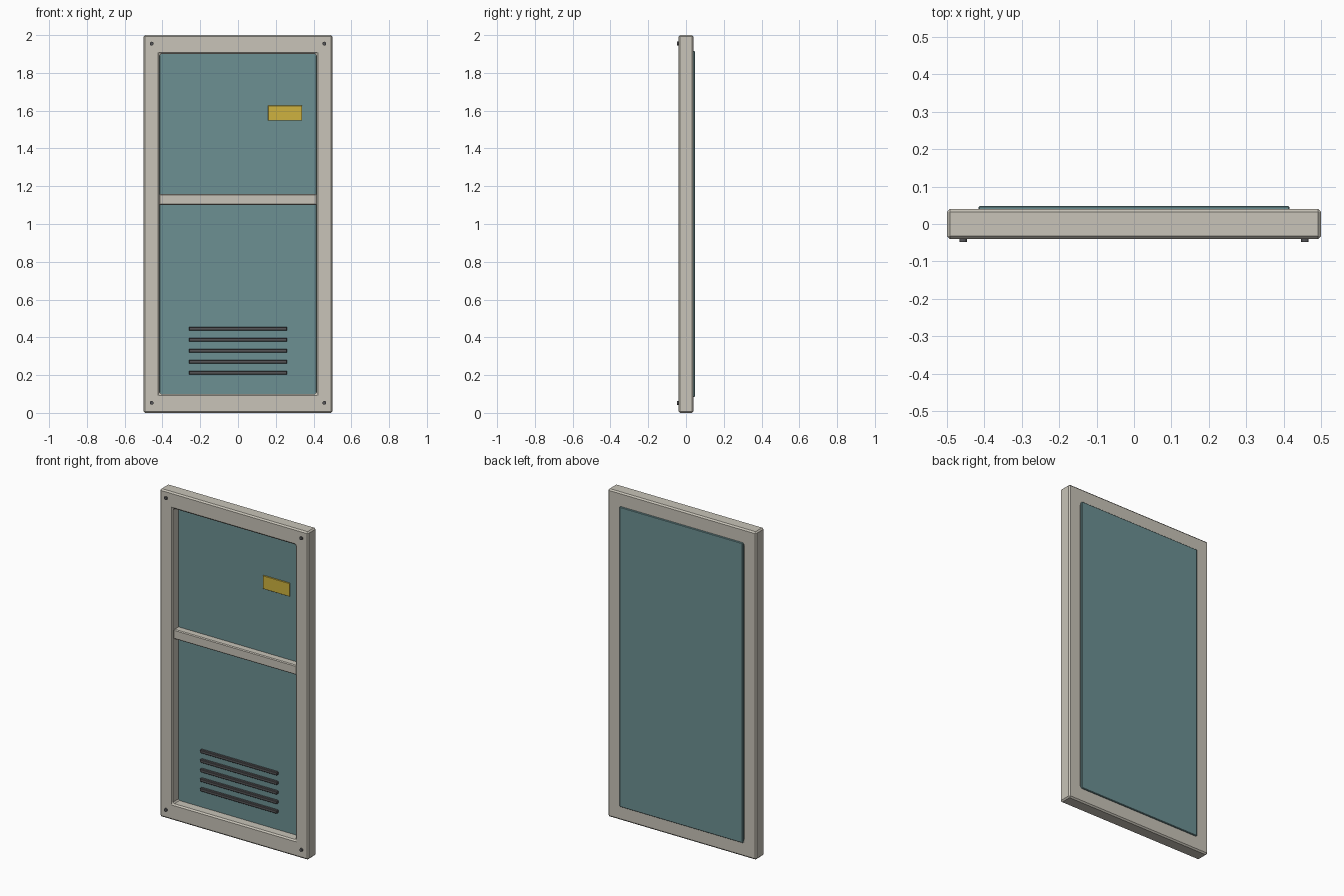
import bpy, bmesh
from mathutils import Matrix

if "Cube" in bpy.data.objects:
    bpy.data.objects.remove(bpy.data.objects["Cube"])


def material(name, rgb):
    m = bpy.data.materials.new(name)
    m.diffuse_color = (*rgb, 1)
    m.use_nodes = True
    m.node_tree.nodes["Principled BSDF"].inputs["Base Color"].default_value = m.diffuse_color
    return m


BEIGE = material("warm_paint", (0.58, 0.55, 0.48))
TEAL = material("teal_panel", (0.15, 0.28, 0.29))
YELLOW = material("yellow_plate", (0.62, 0.45, 0.05))
DARK = material("dark_metal", (0.09, 0.09, 0.095))


def finish(bm, name, mat, bevel=0.0):
    bmesh.ops.recalc_face_normals(bm, faces=bm.faces)
    mesh = bpy.data.meshes.new(name)
    bm.to_mesh(mesh)
    bm.free()
    mesh.materials.append(mat)
    ob = bpy.data.objects.new(name, mesh)
    bpy.context.collection.objects.link(ob)
    if bevel:
        mod = ob.modifiers.new("bevel", 'BEVEL')
        mod.width = bevel
        mod.segments = 1
        mod.limit_method = 'ANGLE'
    return ob


def box(name, x, y, z, mat, bevel=0.0):
    """Box from (min, max) ranges on each axis."""
    bm = bmesh.new()
    size = [r[1] - r[0] for r in (x, y, z)]
    mid = [(r[0] + r[1]) / 2 for r in (x, y, z)]
    bmesh.ops.create_cube(bm, size=1, matrix=Matrix.Translation(mid) @ Matrix.Diagonal((*size, 1)))
    return finish(bm, name, mat, bevel)


# Outer frame: one ring with a rectangular opening, extruded in depth
bm = bmesh.new()
def loop(w, z0, z1):
    return [bm.verts.new((x, -0.04, z)) for x, z in ((-w, z0), (w, z0), (w, z1), (-w, z1))]
outer, inner = loop(0.5, 0, 2), loop(0.415, 0.1, 1.9)
for i in range(4):
    j = (i + 1) % 4
    bm.faces.new((outer[i], outer[j], inner[j], inner[i]))
ext = bmesh.ops.extrude_face_region(bm, geom=bm.faces[:])
bmesh.ops.translate(bm, vec=(0, 0.08, 0),
                    verts=[g for g in ext["geom"] if isinstance(g, bmesh.types.BMVert)])
finish(bm, "frame", BEIGE, 0.008)

# Infill panel, standing slightly proud of the back
box("panel", (-0.416, 0.416), (0.018, 0.048), (0.085, 1.915), TEAL, 0.003)

# Cross rail
box("middle_rail", (-0.418, 0.418), (-0.025, 0.025), (1.1, 1.158), BEIGE, 0.005)

# Small plate on the upper panel
box("plate", (0.16, 0.34), (0.01, 0.024), (1.547, 1.627), YELLOW, 0.001)

# Vent slats
for i in range(5):
    z = 0.212 + i * 0.0583
    box(f"vent_slat_{i + 1}", (-0.26, 0.26), (0.003, 0.024), (z - 0.01, z + 0.01), DARK, 0.003)

# Corner screws
for sx in (-1, 1):
    for z in (0.053, 1.955):
        bm = bmesh.new()
        bmesh.ops.create_cone(bm, cap_ends=True, segments=12, radius1=0.01, radius2=0.01, depth=0.014,
                              matrix=Matrix.Translation((sx * 0.457, -0.041, z)) @ Matrix.Rotation(1.5707963, 4, 'X'))
        finish(bm, f"screw_{'left' if sx < 0 else 'right'}_{'bottom' if z < 1 else 'top'}", DARK)
